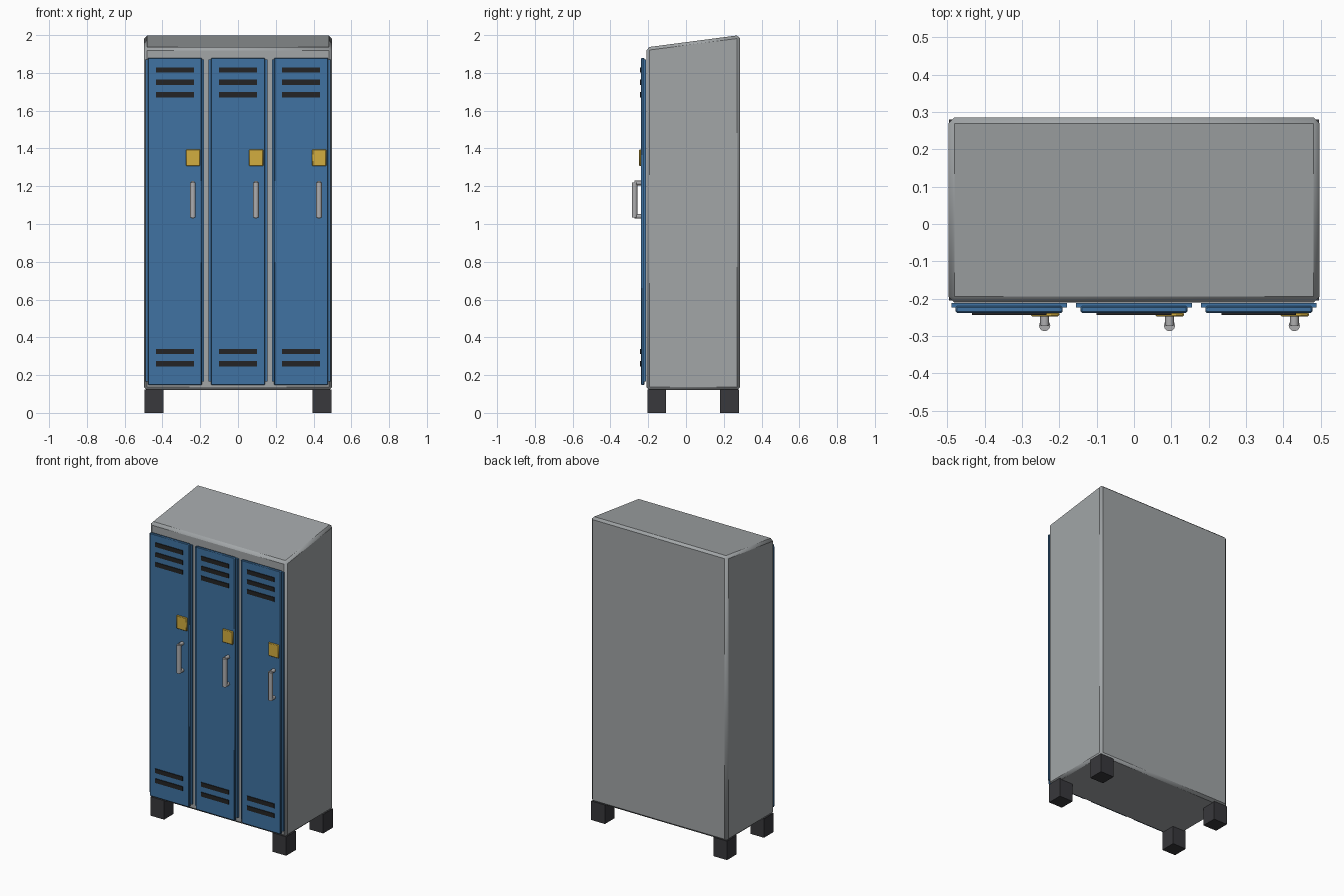
import bpy
import bmesh
from math import radians
from mathutils import Matrix, Vector

cube = bpy.data.objects.get("Cube")
if cube:
    bpy.data.objects.remove(cube, do_unlink=True)


def material(name, rgb):
    mat = bpy.data.materials.new(name)
    mat.use_nodes = True
    mat.diffuse_color = (*rgb, 1)
    mat.node_tree.nodes["Principled BSDF"].inputs["Base Color"].default_value = (*rgb, 1)
    return mat


grey = material("grey_steel", (0.36, 0.38, 0.39))
blue = material("blue_paint", (0.05, 0.17, 0.36))
black = material("vent_black", (0.017, 0.017, 0.018))
charcoal = material("charcoal_rubber", (0.04, 0.04, 0.045))
brass = material("brass", (0.65, 0.42, 0.05))
chrome = material("handle_metal", (0.42, 0.42, 0.43))


def finish(name, bm, mat, bevel=0, segments=1, angle=50):
    mesh = bpy.data.meshes.new(name)
    bm.to_mesh(mesh)
    bm.free()
    mesh.materials.append(mat)
    obj = bpy.data.objects.new(name, mesh)
    bpy.context.collection.objects.link(obj)
    if bevel:
        mod = obj.modifiers.new("bevel", "BEVEL")
        mod.width = bevel
        mod.segments = segments
    bpy.ops.object.select_all(action="DESELECT")
    obj.select_set(True)
    bpy.context.view_layer.objects.active = obj
    bpy.ops.object.shade_smooth_by_angle(angle=radians(angle))
    return obj


def box_mesh(x, y, z):
    """Box from (min, max) ranges on each axis."""
    bm = bmesh.new()
    bmesh.ops.create_cube(bm, size=1)
    for v in bm.verts:
        v.co = [lo + (c + 0.5) * (hi - lo) for c, (lo, hi) in zip(v.co, (x, y, z))]
    return bm


def box(name, x, y, z, mat, bevel=0):
    return finish(name, box_mesh(x, y, z), mat, bevel, 1, 30)


def add_rod(bm, start, end, radius):
    start, end = Vector(start), Vector(end)
    axis = end - start
    turn = axis.to_track_quat("Z", "Y").to_matrix().to_4x4()
    bmesh.ops.create_cone(bm, cap_ends=True, segments=12, radius1=radius, radius2=radius,
                          depth=axis.length, matrix=Matrix.Translation((start + end) / 2) @ turn)


# Cabinet with a roof that slopes down to the front
bm = box_mesh((-0.497, 0.497), (-0.21, 0.285), (0.12, 2.0))
for v in bm.verts:
    if v.co.z > 1 and v.co.y < 0:
        v.co.z = 1.935
finish("cabinet", bm, grey, 0.016, 1)

# Square feet
for fx, x in (("right", -0.445), ("left", 0.445)):
    for fy, y in (("front", -0.155), ("back", 0.23)):
        box(f"{fy}_{fx}_foot", (x - 0.05, x + 0.05), (y - 0.05, y + 0.05), (0, 0.125), charcoal)

# Three doors with vents, lock and handle
for side, cx in (("right", -0.334), ("middle", 0), ("left", 0.334)):
    box(f"{side}_door_back", (cx - 0.155, cx + 0.155), (-0.224, -0.212), (0.165, 1.87), blue)
    box(f"{side}_door_panel", (cx - 0.143, cx + 0.143), (-0.238, -0.22), (0.147, 1.88), blue, 0.004)

    for i, z in enumerate((1.815, 1.75, 1.685, 0.325, 0.26)):
        box(f"{side}_vent_{i + 1}", (cx - 0.1, cx + 0.1), (-0.243, -0.236),
            (z - 0.014, z + 0.014), black)

    box(f"{side}_lock", (cx + 0.058, cx + 0.134), (-0.248, -0.236), (1.307, 1.395), brass, 0.004)

    hx = cx + 0.095
    bm = bmesh.new()
    add_rod(bm, (hx, -0.272, 1.035), (hx, -0.272, 1.22), 0.015)
    for z in (1.04, 1.217):
        add_rod(bm, (hx, -0.236, z), (hx, -0.272, z), 0.012)
    finish(f"{side}_handle", bm, chrome)
